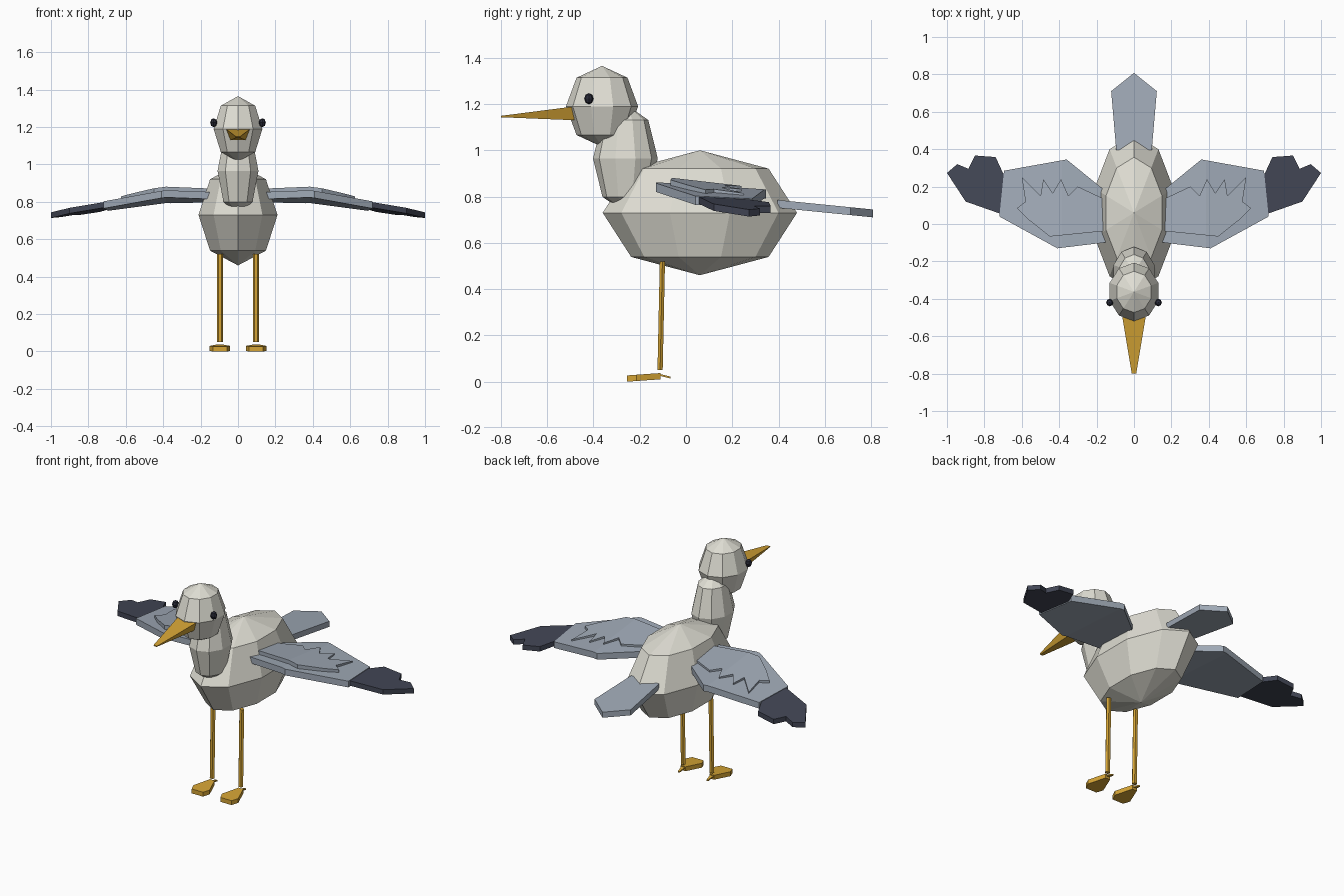
import bpy, bmesh, math
from mathutils import Vector

if "Cube" in bpy.data.objects:
    bpy.data.objects.remove(bpy.data.objects["Cube"])


def material(name, rgb):
    m = bpy.data.materials.new(name)
    m.diffuse_color = (*rgb, 1)
    m.use_nodes = True
    m.node_tree.nodes["Principled BSDF"].inputs["Base Color"].default_value = m.diffuse_color
    return m


CREAM = material("cream plumage", (0.74, 0.73, 0.655))
BLUE = material("blue grey feathers", (0.35, 0.40, 0.47))
DARK = material("dark wingtip feathers", (0.055, 0.062, 0.092))
GOLD = material("golden beak and legs", (0.66, 0.37, 0.035))
BLACK = material("dark eye", (0.022, 0.024, 0.04))


def finish(bm, name, mat):
    bmesh.ops.recalc_face_normals(bm, faces=bm.faces)
    me = bpy.data.meshes.new(name)
    bm.to_mesh(me)
    bm.free()
    me.materials.append(mat)
    ob = bpy.data.objects.new(name, me)
    bpy.context.collection.objects.link(ob)
    return ob


def ball(name, mat, centre, radii, sides=10, bands=4):
    """Faceted ellipsoid with one corner line facing straight forward."""
    bm = bmesh.new()
    c, r = Vector(centre), Vector(radii)
    top = bm.verts.new(c + Vector((0, 0, r.z)))
    bottom = bm.verts.new(c - Vector((0, 0, r.z)))
    rings = []
    for i in range(1, bands):
        t = math.pi * i / bands
        rings.append([bm.verts.new(c + Vector((
            r.x * math.sin(t) * math.sin(2 * math.pi * k / sides),
            -r.y * math.sin(t) * math.cos(2 * math.pi * k / sides),
            r.z * math.cos(t)))) for k in range(sides)])
    for k in range(sides):
        n = (k + 1) % sides
        bm.faces.new((top, rings[0][k], rings[0][n]))
        bm.faces.new((bottom, rings[-1][n], rings[-1][k]))
        for a, b in zip(rings, rings[1:]):
            bm.faces.new((a[k], b[k], b[n], a[n]))
    return finish(bm, name, mat)


def plate(name, mat, outline, height, thick, side=1, crease=None):
    """Slab from a top outline; height(x, y) bends its upper face."""
    bm = bmesh.new()
    bm.faces.new([bm.verts.new((x, y, 0)) for x, y in outline])
    if crease:
        bmesh.ops.bisect_plane(bm, geom=bm.verts[:] + bm.edges[:] + bm.faces[:],
                               plane_co=(crease, 0, 0), plane_no=(1, 0, 0))
    for v in bm.verts:
        v.co.z = height(v.co.x, v.co.y)
    ext = bmesh.ops.extrude_face_region(bm, geom=bm.faces[:])
    for g in ext["geom"]:
        if isinstance(g, bmesh.types.BMVert):
            g.co.z -= thick
    for v in bm.verts:
        v.co.x *= side
    return finish(bm, name, mat)


def loft(name, mat, sections):
    """Closed skin through matching cross-sections."""
    bm = bmesh.new()
    rings = [[bm.verts.new(p) for p in s] for s in sections]
    for a, b in zip(rings, rings[1:]):
        for i in range(len(a)):
            j = (i + 1) % len(a)
            bm.faces.new((a[i], a[j], b[j], b[i]))
    bm.faces.new(rings[0])
    bm.faces.new(rings[-1])
    return finish(bm, name, mat)


# Body, neck and head
ball("body", CREAM, (0, 0.06, 0.73), (0.222, 0.42, 0.27))
ball("neck", CREAM, (0, -0.262, 0.965), (0.115, 0.14, 0.235))
ball("head", CREAM, (0, -0.363, 1.19), (0.137, 0.156, 0.175))

# Beak, tapering forward
loft("beak", GOLD, [
    [(-0.065, -0.48, 1.19), (0.065, -0.48, 1.19),
     (0.04, -0.48, 1.13), (-0.04, -0.48, 1.13)],
    [(-0.012, -0.80, 1.149), (0.012, -0.80, 1.149),
     (0.009, -0.80, 1.143), (-0.009, -0.80, 1.143)]])

# Tail
plate("tail", BLUE,
      [(-0.095, 0.395), (0.095, 0.395), (0.122, 0.71), (0, 0.808), (-0.122, 0.71)],
      lambda x, y: 0.785 - 0.1 * (y - 0.4), 0.034)


# Wing surface: level near the body, drooping outwards, pitched down to the rear
def wing_top(x, y):
    return (0.862 - 0.145 * max(0, x - 0.385) - 0.03 * max(0, 0.385 - x)
            - 0.065 * (y + 0.13))


WING = [(0.12, -0.095), (0.41, -0.13), (0.72, 0.04), (0.695, 0.285),
        (0.36, 0.345), (0.12, 0.15)]
COVERT = [(0.13, -0.035), (0.45, -0.067), (0.62, -0.045), (0.605, 0.03), (0.63, 0.10),
          (0.58, 0.12), (0.60, 0.25), (0.50, 0.15), (0.485, 0.24), (0.435, 0.165),
          (0.39, 0.24), (0.35, 0.15), (0.30, 0.20), (0.13, 0.12)]
COVERT[2:5] = [(0.56, 0.02), (0.625, 0.085)]
TIP = [(0.715, 0.055), (0.90, 0.12), (1.0, 0.273), (0.945, 0.32), (0.885, 0.295),
       (0.85, 0.366), (0.74, 0.358), (0.69, 0.25)]

for side, label in ((-1, "right"), (1, "left")):
    # Wing layers
    plate(label + "_wing", BLUE, WING, wing_top, 0.038, side, 0.385)
    plate(label + "_wing_coverts", BLUE, COVERT,
          lambda x, y: wing_top(x, y) + 0.022 - 0.05 * (y + 0.03), 0.025, side, 0.385)
    plate(label + "_wing_tip", DARK, TIP,
          lambda x, y: wing_top(x, y) - 0.003, 0.03, side)

    # Eye
    ball(label + "_eye", BLACK, (side * 0.13, -0.42, 1.223),
         (0.019, 0.02, 0.024), 8, 4)

    # Leg, a thin six-sided rod
    cx = side * 0.097
    loft(label + "_leg", GOLD, [
        [(cx + 0.016 * math.cos(k * math.pi / 3), y + 0.013 * math.sin(k * math.pi / 3), z)
         for k in range(6)] for y, z in ((-0.112, 0.05), (-0.102, 0.52))])

    # Webbed foot, widening forward, with a small rear toe
    plate(label + "_foot", GOLD,
          [(cx - 0.038, -0.255), (cx + 0.038, -0.255), (cx + 0.055, -0.215),
           (cx + 0.016, -0.11), (cx - 0.016, -0.11), (cx - 0.055, -0.215)],
          lambda x, y: 0.027 + 0.07 * (y + 0.255), 0.027)
    plate(label + "_rear_toe", GOLD,
          [(cx - 0.014, -0.125), (cx + 0.014, -0.125), (cx + 0.005, -0.068), (cx - 0.005, -0.068)],
          lambda x, y: 0.036 - 0.25 * (y + 0.125), 0.008)
